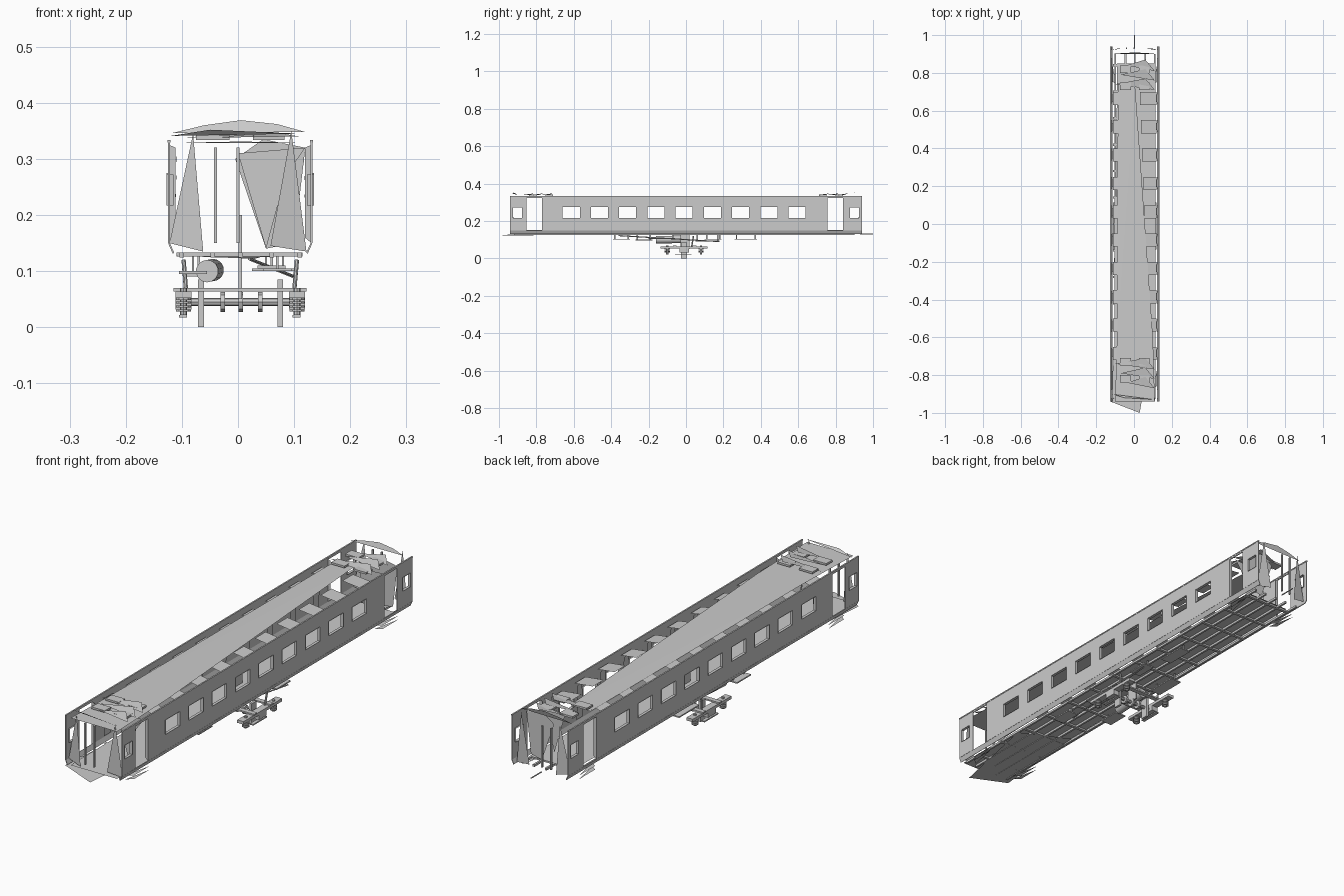
import bpy, math
from mathutils import Vector

CX = 0.004                     # body centre line
WALL = 0.127                   # half width at the side walls


def mesh(name, verts, faces, thick=0):
    me = bpy.data.meshes.new(name)
    me.from_pydata(verts, [], faces)
    ob = bpy.data.objects.new(name, me)
    bpy.context.collection.objects.link(ob)
    if thick:
        m = ob.modifiers.new("thickness", 'SOLIDIFY')
        m.thickness = thick
        m.offset = 0
    return ob


def poly(name, *pts):
    return mesh(name, pts, [tuple(range(len(pts)))])


def box(name, x0, x1, y0, y1, z0, z1):
    v = [(x, y, z) for x in (x0, x1) for y in (y0, y1) for z in (z0, z1)]
    return mesh(name, v, [(0, 1, 3, 2), (4, 6, 7, 5), (0, 4, 5, 1),
                          (2, 3, 7, 6), (0, 2, 6, 4), (1, 5, 7, 3)])


def rod(name, a, b, r, sides=12):
    a, b = Vector(a), Vector(b)
    d = b - a
    bpy.ops.mesh.primitive_cylinder_add(vertices=sides, radius=r, depth=d.length, location=(a + b) / 2)
    ob = bpy.context.object
    ob.name = name
    ob.rotation_euler = d.to_track_quat('Z', 'Y').to_euler()
    bpy.ops.object.shade_smooth_by_angle()
    return ob


def wall(name, x, y0, y1, z0, z1, holes):
    """Flat side sheet with rectangular openings (ya, yb, za, zb)."""
    ys = sorted({y0, y1, *[v for h in holes for v in h[:2]]})
    zs = sorted({z0, z1, *[v for h in holes for v in h[2:]]})
    verts = [(x, y, z) for y in ys for z in zs]
    n, faces = len(zs), []
    for i in range(len(ys) - 1):
        for j in range(n - 1):
            cy, cz = (ys[i] + ys[i + 1]) / 2, (zs[j] + zs[j + 1]) / 2
            if not any(h[0] < cy < h[1] and h[2] < cz < h[3] for h in holes):
                faces.append((i * n + j, (i + 1) * n + j, (i + 1) * n + j + 1, i * n + j + 1))
    return mesh(name, verts, faces, 0.003)


def frame(name, x, s, h):
    """Window reveal running inwards from the opening."""
    a, b, c, d = h
    ring = [(a, c), (b, c), (b, d), (a, d)]
    v = [(x + s * 0.004, y, z) for y, z in ring] + [(x - s * 0.008, y, z) for y, z in ring]
    mesh(name, v, [(i, (i + 1) % 4, (i + 1) % 4 + 4, i + 4) for i in range(4)])


windows = [(-0.66 + 0.151 * i, -0.568 + 0.151 * i, 0.217, 0.275) for i in range(9)]

# Side walls, end panels, frames, sills and steps
for s, side in ((-1, "left"), (1, "right")):
    x = CX + s * WALL
    wall(side + "_wall", x, -0.77, 0.757, 0.15, 0.333, windows)
    for h in windows:
        frame(side + "_window_frame", x, s, h)
    for e, end, yi in ((-1, "front", -0.853), (1, "rear", 0.84)):
        ya, yb = sorted((yi, e * 0.94))
        h = (e * 0.9 - 0.024, e * 0.9 + 0.024, 0.217, 0.272)
        wall(f"{side}_{end}_end_panel", x, ya, yb, 0.15, 0.333, [h])
        frame(f"{side}_{end}_end_window", x, s, h)
        d0, d1 = sorted((yi, -0.77 if e < 0 else 0.757))
        # door header, jamb and step
        box(f"{side}_{end}_door_header", x - 0.002, x + 0.002, d0, d1, 0.323, 0.333)
        yj = d1 if e < 0 else d0
        poly(f"{side}_{end}_door_jamb", (x, yj, 0.15), (x, yj, 0.325),
             (x - s * 0.012, yj, 0.32), (x - s * 0.012, yj, 0.16))
        for z in (0.105, 0.12):
            poly(f"{side}_{end}_step", (x - s * 0.03, d0 - 0.02, z), (x - s * 0.005, d0, z),
                 (x - s * 0.005, d1 + 0.02, z))
    # sloping sill under the wall
    xi = x - s * 0.008
    mesh(side + "_sill", [(x, -0.94, 0.15), (x, 0.94, 0.15), (xi, 0.94, 0.132), (xi, -0.94, 0.132)],
         [(0, 1, 2, 3)], 0.003)
    box(side + "_cant_rail", x - 0.003, x + 0.003, -0.94, 0.94, 0.329, 0.334)
    # ceiling strips between the windows, reaching in to the ceiling sheet
    for i in range(10):
        y = -0.685 + 0.15 * i
        inner = CX - 0.085 if s < 0 else 0.085 - 0.006 * i
        poly(side + "_ceiling_strip", (inner, y - 0.035, 0.325), (x - s * 0.012, y - 0.035, 0.316),
             (x - s * 0.012, y + 0.035, 0.316), (inner, y + 0.035, 0.325))
        poly(side + "_inner_panel", (x - s * 0.01, y - 0.02, 0.16), (x - s * 0.01, y + 0.02, 0.16),
             (x - s * 0.014, y + 0.02, 0.3), (x - s * 0.014, y - 0.01, 0.31))

# Tapering ceiling sheets and floor
poly("ceiling", (-0.1, -0.94, 0.328), (0.11, -0.94, 0.328), (0.1, -0.6, 0.329),
     (0.005, 0.74, 0.331), (-0.09, -0.6, 0.329))
poly("left_ceiling", (-0.09, -0.6, 0.329), (0.005, 0.74, 0.331), (-0.085, 0.74, 0.328))
poly("floor", (-0.1, -0.94, 0.135), (0.11, -0.94, 0.135), (0.11, 0.85, 0.135), (-0.09, 0.85, 0.135))
poly("front_floor_tip", (-0.125, -0.94, 0.128), (0.03, -1.0, 0.122), (0.04, -0.94, 0.125),
     (0.11, -0.6, 0.127), (-0.09, -0.5, 0.127))

# Floor beams under the body
for x in (-0.1, -0.045, 0.005, 0.06, 0.11):
    box("floor_beam", x - 0.004, x + 0.004, -0.92, 0.9, 0.124, 0.133)
for i in range(13):
    y = -0.84 + 0.14 * i
    box("cross_member", -0.11, 0.115, y - 0.006, y + 0.006, 0.126, 0.133)

# End walls, roof sheets, vents and couplers
for e, end in ((-1, "front"), (1, "rear")):
    y = e * 0.93
    poly(end + "_left_pillar", (-0.08, y, 0.345), (-0.122, y - e * 0.01, 0.15), (-0.062, y, 0.135))
    poly(end + "_right_pillar", (0.095, y, 0.35), (0.058, y, 0.145), (0.122, y - e * 0.01, 0.135))
    for x in (-0.04, 0.0):
        box(end + "_door_post", x - 0.003, x + 0.003, y - 0.004, y + 0.004, 0.15, 0.32)
    for x, w in ((-0.045, 0.03), (0.055, 0.028)):
        for k in (0.73, 0.82):
            box(end + "_roof_vent", x - w, x + w, e * k - 0.02, e * k + 0.02, 0.334, 0.342)
    for k in range(3):
        yy = e * (0.74 + 0.05 * k)
        poly(end + "_roof_sheet", (-0.1 + 0.03 * k, yy, 0.338), (0.11, yy - 0.03, 0.34),
             (0.06, yy + 0.03, 0.348))
    poly(end + "_partition", (0.0, e * 0.78, 0.31), (0.12, e * 0.78, 0.32), (0.085, e * 0.78, 0.27),
         (0.05, e * 0.78, 0.14))
poly("rear_roof_cap", (-0.118, 0.9, 0.346), (0.12, 0.9, 0.348), (0.07, 0.905, 0.362),
     (0.005, 0.908, 0.369), (-0.06, 0.905, 0.36))
poly("front_roof_cap", (-0.12, -0.9, 0.341), (0.11, -0.93, 0.345), (-0.05, -0.92, 0.352))
poly("rear_bulkhead", (-0.005, 0.86, 0.3), (0.045, 0.86, 0.335), (0.12, 0.86, 0.32), (0.1, 0.86, 0.15),
     (0.05, 0.86, 0.14))
box("rear_coupler", 0.0, 0.004, 0.93, 1.0, 0.129, 0.132)

# Equipment hung beneath the floor
rod("air_tank", (-0.055, -0.16, 0.1), (-0.045, 0.0, 0.102), 0.02, 14)
rod("brake_pipe", (0.02, -0.36, 0.122), (0.1, 0.18, 0.09), 0.003, 6)
for x, y0, y1, z0 in ((0.07, -0.39, -0.3, 0.1), (-0.08, -0.27, -0.18, 0.095), (0.06, -0.2, -0.06, 0.105),
                      (-0.07, 0.05, 0.18, 0.09), (0.08, 0.1, 0.19, 0.1), (0.05, 0.26, 0.38, 0.1)):
    box("equipment_tray", x - 0.025, x + 0.025, y0, y1, z0, z0 + 0.005)
    for y in (y0 + 0.01, y1 - 0.01):
        box("tray_hanger", x - 0.002, x + 0.002, y - 0.004, y + 0.004, z0, 0.126)
box("bogie_pivot", 0.001, 0.007, -0.03, 0.02, 0.05, 0.2)

# Central wheel truck
yc = -0.01
rod("axle", (-0.1, yc, 0.045), (0.11, yc, 0.045), 0.007, 8)
for x in (-0.066, 0.075):      # narrow wheel webs
    box("wheel_web", x - 0.005, x + 0.005, yc - 0.016, yc + 0.016, 0.0, 0.085)
for x in (-0.027, 0.005, 0.04):
    rod("brake_disc", (x - 0.004, yc, 0.045), (x + 0.004, yc, 0.045), 0.018, 8)
for x in (-0.097, 0.105):
    box("side_frame", x - 0.014, x + 0.014, -0.135, 0.115, 0.052, 0.064)
    box("axle_box", x - 0.014, x + 0.014, yc - 0.025, yc + 0.025, 0.032, 0.055)
    box("frame_foot", x - 0.008, x + 0.006, yc - 0.05, yc + 0.04, 0.017, 0.022)
    for y in (-0.1, 0.08):
        for k in range(4):
            rod("spring_coil", (x, y, 0.028 + 0.007 * k), (x, y, 0.032 + 0.007 * k), 0.014, 10)
        rod("spring_post", (x, y, 0.022), (x, y, 0.07), 0.006, 8)
    rod("damper", (x * 0.95, yc + 0.04, 0.06), (x, yc + 0.05, 0.12), 0.004, 8)
for y in (-0.06, 0.045):
    box("truck_cross_beam", -0.115, 0.122, y - 0.01, y + 0.01, 0.064, 0.07)
